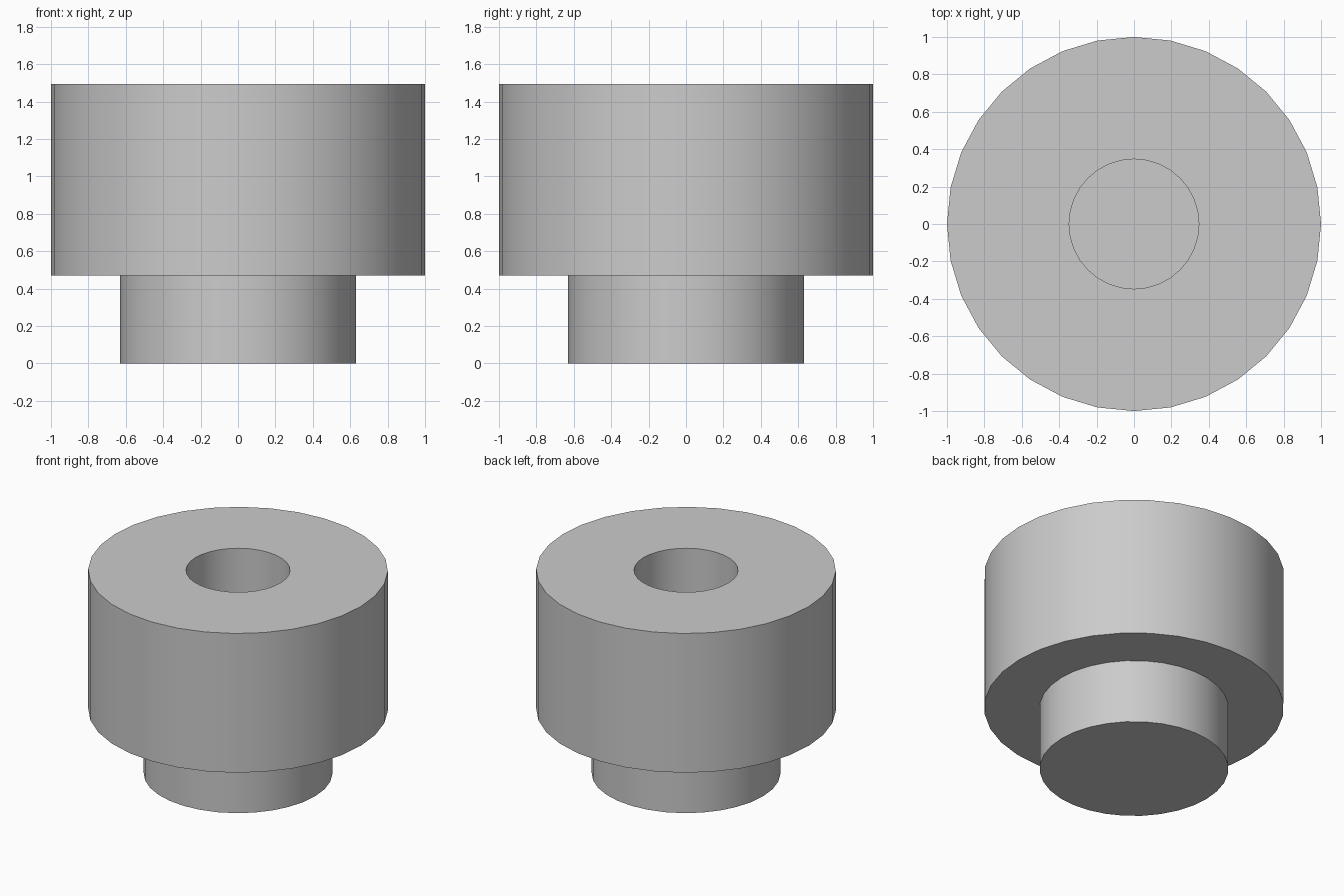
import bpy
import bmesh
from math import cos, sin, tau

cube = bpy.data.objects.get("Cube")
if cube:
    bpy.data.objects.remove(cube)

SIDES = 32
GREY = (0.6, 0.6, 0.6, 1)

metal = bpy.data.materials.new("plain grey")
metal.use_nodes = True
metal.diffuse_color = GREY
metal.node_tree.nodes["Principled BSDF"].inputs["Base Color"].default_value = GREY


def turned_part(name, profile):
    """Spin (radius, height) points into a solid, capped at both ends."""
    bm = bmesh.new()
    rings = [[bm.verts.new((r * cos(tau * i / SIDES), r * sin(tau * i / SIDES), z))
              for i in range(SIDES)] for r, z in profile]
    for low, high in zip(rings, rings[1:]):
        for i in range(SIDES):
            j = (i + 1) % SIDES
            bm.faces.new((low[i], low[j], high[j], high[i]))
    bm.faces.new(rings[0][::-1])
    bm.faces.new(rings[-1])
    bmesh.ops.recalc_face_normals(bm, faces=bm.faces)
    mesh = bpy.data.meshes.new(name)
    bm.to_mesh(mesh)
    bm.free()
    mesh.materials.append(metal)
    obj = bpy.data.objects.new(name, mesh)
    bpy.context.collection.objects.link(obj)
    bpy.ops.object.select_all(action="DESELECT")
    obj.select_set(True)
    bpy.context.view_layer.objects.active = obj
    bpy.ops.object.shade_smooth_by_angle(angle=0.52)
    return obj


# Stepped body: stem, shoulder, wide head, then down into the blind bore
turned_part("stepped_bushing", [
    (0.63, 0), (0.63, 0.47), (1, 0.47), (1, 1.495), (0.347, 1.495), (0.347, 0.47),
])
